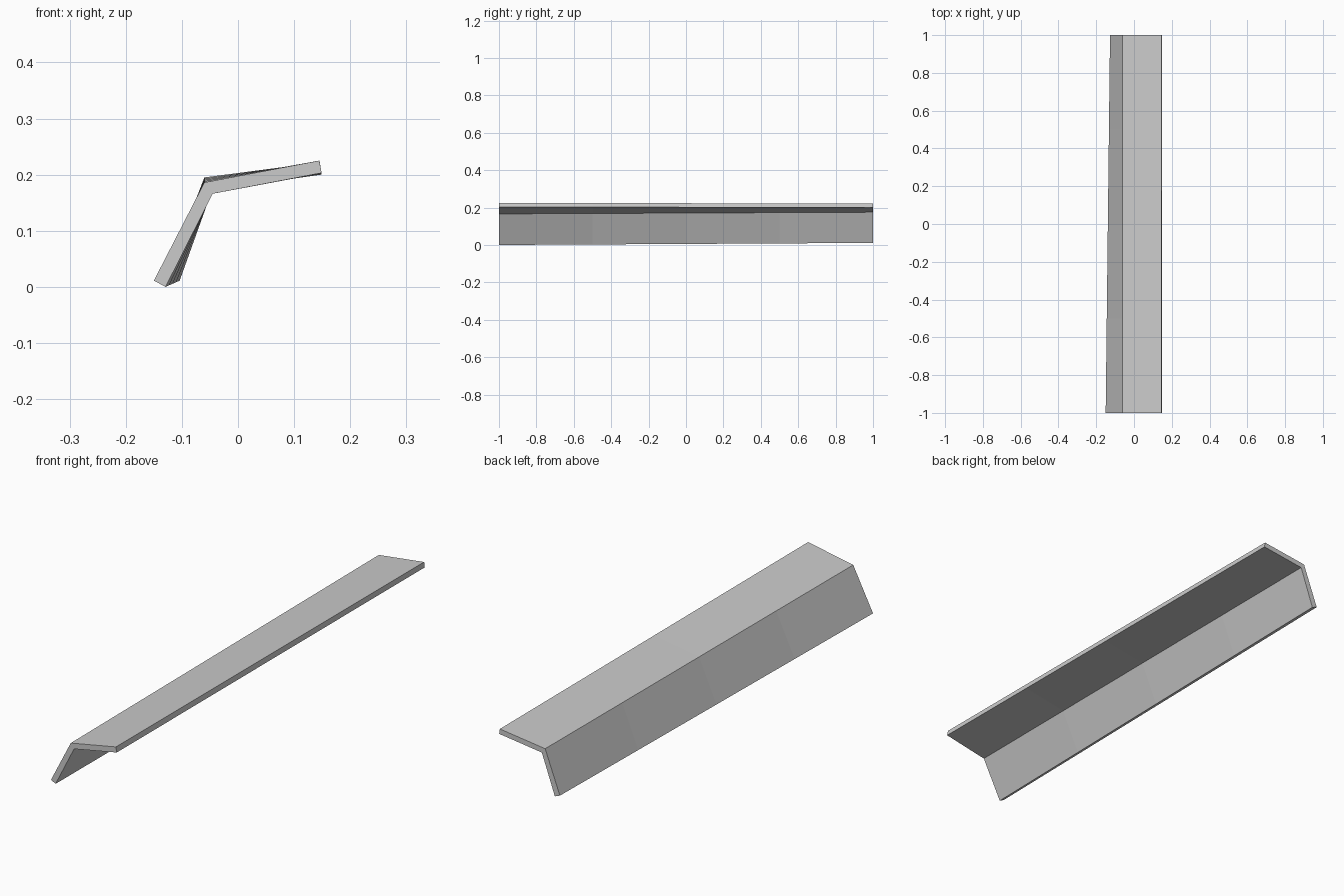
import bpy, bmesh
from mathutils import Vector

if "Cube" in bpy.data.objects:
    bpy.data.objects.remove(bpy.data.objects["Cube"])

# L-shaped cross-sections (x, z) at the front and back; the angle opens differently along the length
FRONT = [(-0.150, 0.011), (-0.129, 0.0), (-0.045, 0.166),
         (0.149, 0.203), (0.145, 0.225), (-0.060, 0.186)]
BACK = [(-0.127, 0.020), (-0.104, 0.011), (-0.045, 0.175),
        (0.149, 0.200), (0.146, 0.221), (-0.060, 0.195)]
SEGMENTS = 4

bm = bmesh.new()

# Loft rings between the two sections
rings = []
for i in range(SEGMENTS + 1):
    t = i / SEGMENTS
    ring = []
    for a, b in zip(FRONT, BACK):
        p = Vector(a).lerp(Vector(b), t)
        ring.append(bm.verts.new((p.x, -1 + 2 * t, p.y)))
    rings.append(ring)

n = len(FRONT)
for r0, r1 in zip(rings, rings[1:]):
    for k in range(n):
        m = (k + 1) % n
        bm.faces.new((r0[k], r0[m], r1[m], r1[k]))

# End caps, split at the bend into leg and flange
for ring in (rings[0], rings[-1]):
    bm.faces.new((ring[0], ring[1], ring[2], ring[5]))
    bm.faces.new((ring[2], ring[3], ring[4], ring[5]))

bmesh.ops.recalc_face_normals(bm, faces=bm.faces)
mesh = bpy.data.meshes.new("angle_strip")
bm.to_mesh(mesh)
bm.free()
bpy.context.collection.objects.link(bpy.data.objects.new("angle_strip", mesh))
